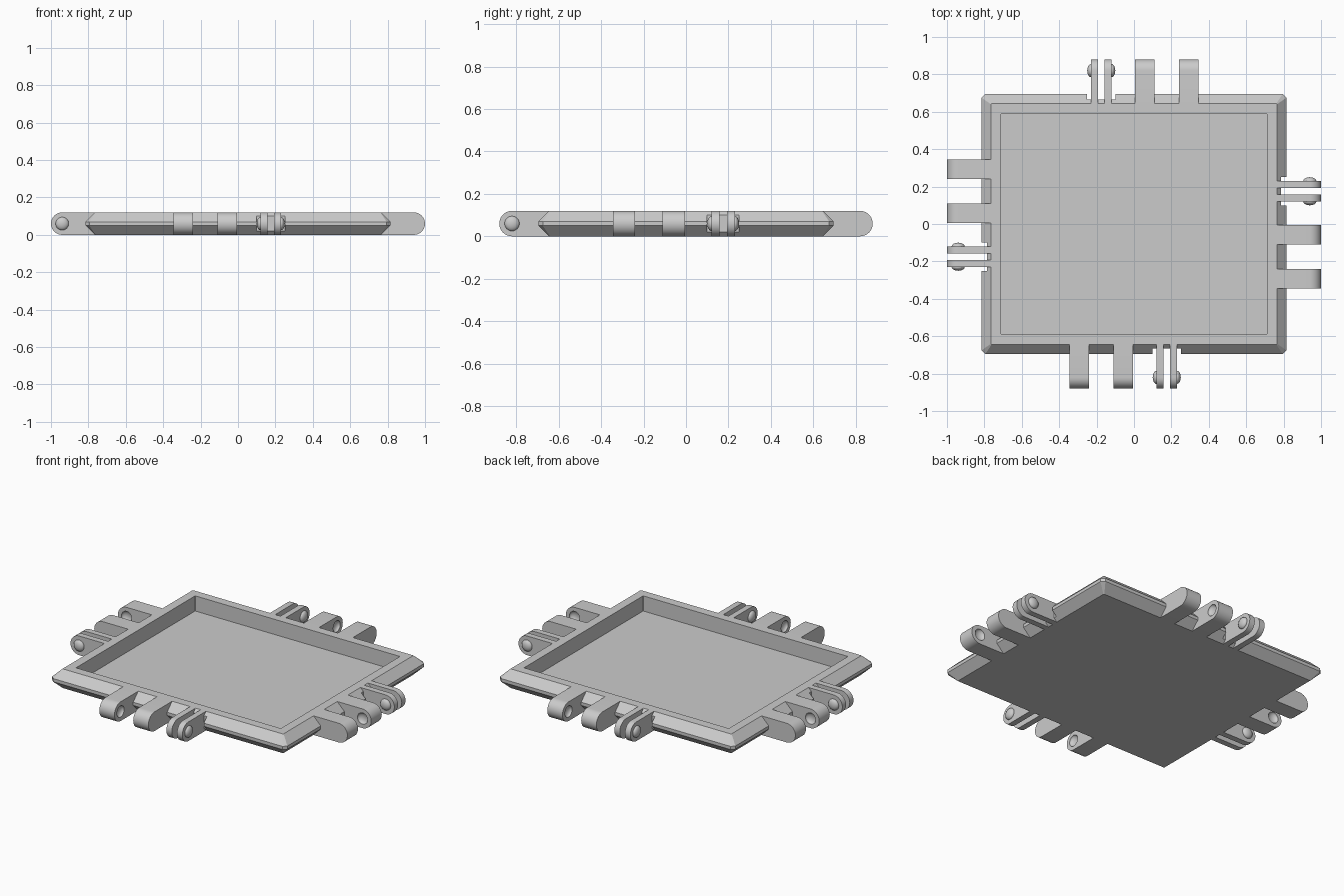
import bpy, bmesh
from math import sin, cos, pi
from mathutils import Matrix

if "Cube" in bpy.data.objects:
    bpy.data.objects.remove(bpy.data.objects["Cube"])

HALF_X, HALF_Y, HEIGHT = 0.815, 0.695, 0.12
BEVEL, R = 0.05, 0.06          # rim slope width, hinge end radius
PIVOT = 0.125                  # pivot distance beyond the tray edge

grey = bpy.data.materials.new("light grey plastic")
grey.use_nodes = True
colour = (0.6, 0.6, 0.6, 1)
grey.diffuse_color = colour
grey.node_tree.nodes["Principled BSDF"].inputs["Base Color"].default_value = colour


def finish(bm, name, matrix=Matrix()):
    bmesh.ops.recalc_face_normals(bm, faces=bm.faces)
    mesh = bpy.data.meshes.new(name)
    bm.to_mesh(mesh)
    bm.free()
    mesh.materials.append(grey)
    ob = bpy.data.objects.new(name, mesh)
    ob.matrix_world = matrix
    bpy.context.collection.objects.link(ob)
    return ob


def smooth(ob):
    bpy.ops.object.select_all(action="DESELECT")
    ob.select_set(True)
    bpy.context.view_layer.objects.active = ob
    bpy.ops.object.shade_smooth_by_angle(angle=0.6)


def cut(ob, cutter):
    mod = ob.modifiers.new("cut", "BOOLEAN")
    mod.operation, mod.solver, mod.object = "DIFFERENCE", "EXACT", cutter
    bpy.context.view_layer.objects.active = ob
    bpy.ops.object.modifier_apply(modifier=mod.name)
    bpy.data.objects.remove(cutter)


def box(name, x0, x1, y0, y1, matrix):
    bm = bmesh.new()
    bmesh.ops.create_cube(bm, size=1)
    for v in bm.verts:
        v.co.x = x0 if v.co.x < 0 else x1
        v.co.y = y0 if v.co.y < 0 else y1
        v.co.z = -0.1 if v.co.z < 0 else 0.3
    return finish(bm, name, matrix)


def button(name, x, y, matrix):
    """Flattened ball used for the snap bumps and their sockets."""
    bm = bmesh.new()
    bmesh.ops.create_uvsphere(bm, u_segments=24, v_segments=16, radius=1)
    bmesh.ops.transform(bm, verts=bm.verts, matrix=Matrix.Translation((x, y, R))
                        @ Matrix.Diagonal((0.02, 0.035, 0.035, 1)))
    return finish(bm, name, matrix)


def arm(name, x0, x1, edge, matrix):
    """Straight arm with a half-round end, reaching out from the rim."""
    pts = [(edge - BEVEL, HEIGHT), (edge - BEVEL, 0)]
    for i in range(21):
        a = -pi / 2 + pi * i / 20
        pts.append((edge + PIVOT + R * cos(a), R + R * sin(a)))
    bm = bmesh.new()
    face = bm.faces.new([bm.verts.new((x0, -d, z)) for d, z in pts])
    out = bmesh.ops.extrude_face_region(bm, geom=[face])
    verts = [g for g in out["geom"] if isinstance(g, bmesh.types.BMVert)]
    bmesh.ops.translate(bm, verts=verts, vec=(x1 - x0, 0, 0))
    return finish(bm, name, matrix)


def ring(bm, inset, z, c):
    """Rectangle with clipped corners."""
    x, y = HALF_X - inset, HALF_Y - inset
    pts = [(x, c - y), (x, y - c), (x - c, y), (c - x, y),
           (-x, y - c), (-x, c - y), (c - x, -y), (x - c, -y)]
    return [bm.verts.new((px, py, z)) for px, py in pts]


# Tray with sloped rim and sunken floor: inset, height, corner clip
bm = bmesh.new()
rings = [ring(bm, *p) for p in [
    (BEVEL, 0, 0.004), (0, 0.05, 0.02), (0, 0.07, 0.02), (BEVEL, HEIGHT, 0.004),
    (0.105, HEIGHT, 0.001), (0.105, 0.025, 0.001)]]
for a, b in zip(rings, rings[1:]):
    for i in range(8):
        j = (i + 1) % 8
        bm.faces.new((a[i], a[j], b[j], b[i]))
bm.faces.new(rings[0])
bm.faces.new(rings[-1])
tray = finish(bm, "tray")

# The same hinge set on each side, turned a quarter each time
for k, side in enumerate(("front", "left", "back", "right")):
    edge = HALF_X if k % 2 else HALF_Y
    turn = Matrix.Rotation(k * pi / 2, 4, "Z")
    y = -(edge + PIVOT)

    # Notch in the rim behind the clip
    cut(tray, box("notch_cutter", 0.1, 0.25, -edge - 0.1, 0.03 - edge, turn))

    # Wide knuckles with sockets on their facing sides
    for n, (x0, x1, sx) in enumerate([(-0.345, -0.24, -0.24), (-0.11, -0.005, -0.11)]):
        knuckle = arm(f"{side}_knuckle_{n + 1}", x0, x1, edge, turn)
        cut(knuckle, button("socket_cutter", sx, y, turn))
        smooth(knuckle)

    # Twin clip plates with snap bumps on their outer sides
    for n, (x0, x1, bx) in enumerate([(0.12, 0.157, 0.12), (0.193, 0.23, 0.23)]):
        smooth(arm(f"{side}_clip_plate_{n + 1}", x0, x1, edge, turn))
        smooth(button(f"{side}_snap_bump_{n + 1}", bx, y, turn))
